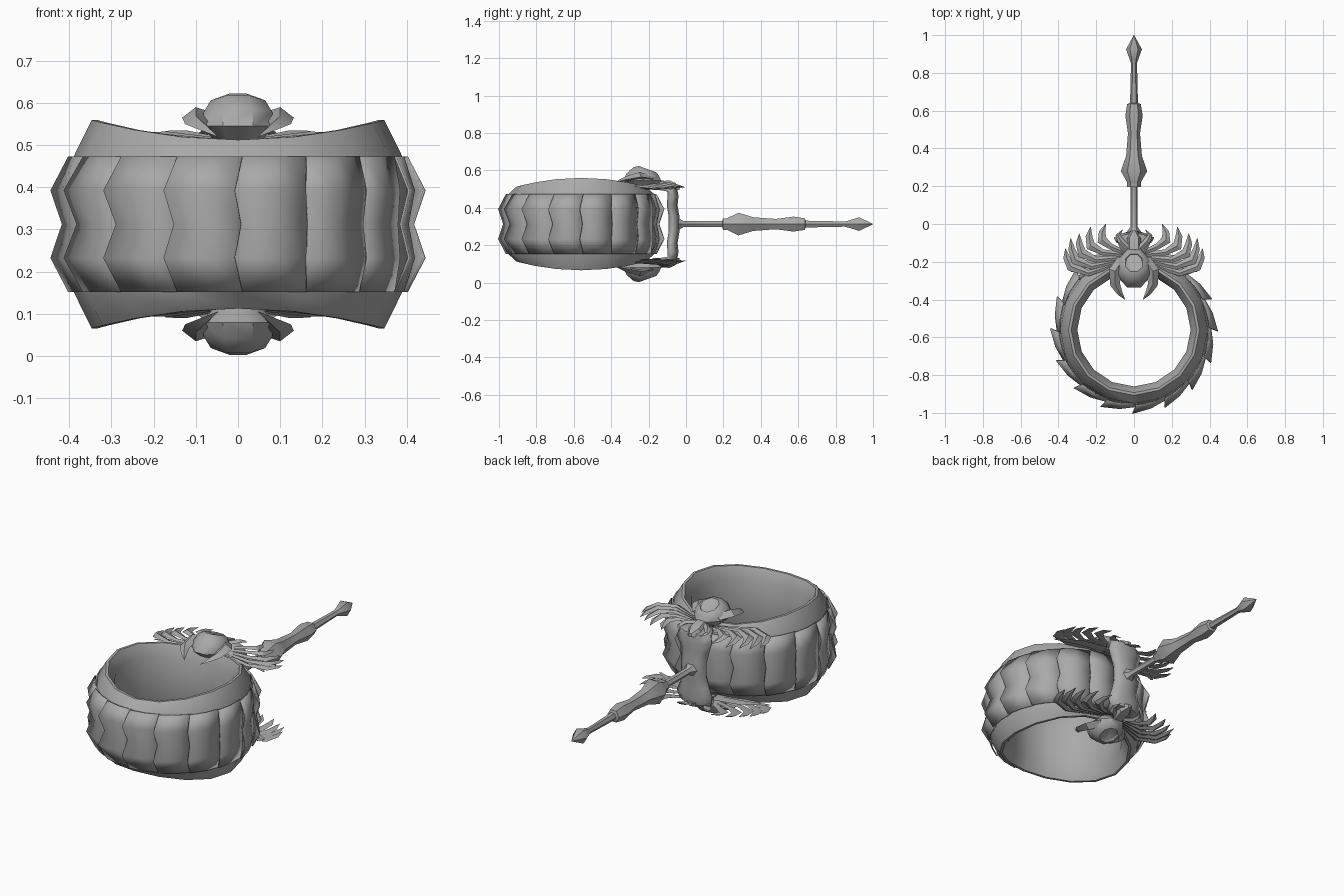
import bpy, bmesh, math
from mathutils import Vector

if "Cube" in bpy.data.objects:
    bpy.data.objects.remove(bpy.data.objects["Cube"])

CZ, CY = 0.3125, -0.56          # mid height, ring centre
STEP = math.radians(22.5)

grey = bpy.data.materials.new("plain grey")
grey.diffuse_color = (0.4, 0.4, 0.4, 1)
grey.use_nodes = True
grey.node_tree.nodes["Principled BSDF"].inputs["Base Color"].default_value = grey.diffuse_color


def finish(name, bm, angle=35, solid=0.0, normals=True):
    if normals:
        bmesh.ops.recalc_face_normals(bm, faces=bm.faces)
    me = bpy.data.meshes.new(name)
    bm.to_mesh(me)
    bm.free()
    me.materials.append(grey)
    ob = bpy.data.objects.new(name, me)
    bpy.context.collection.objects.link(ob)
    if solid:
        mod = ob.modifiers.new("thickness", 'SOLIDIFY')
        mod.thickness = solid
        mod.offset = 0
    bpy.ops.object.select_all(action='DESELECT')
    ob.select_set(True)
    bpy.context.view_layer.objects.active = ob
    bpy.ops.object.shade_smooth_by_angle(angle=math.radians(angle))
    return ob


def loft(bm, rows, closed=True, caps=True, loop=False):
    """Skin a list of cross-sections."""
    vs = [[bm.verts.new(p) for p in row] for row in rows]
    n = len(rows[0])
    pairs = list(zip(vs, vs[1:])) + ([(vs[-1], vs[0])] if loop else [])
    for a, b in pairs:
        for i in range(n if closed else n - 1):
            j = (i + 1) % n
            bm.faces.new((a[i], a[j], b[j], b[i]))
    if closed and caps and not loop:
        bm.faces.new(vs[0])
        bm.faces.new(vs[-1])


def polar(r, phi, dz):
    return (-r * math.sin(phi), CY - r * math.cos(phi), CZ + dz)


# ring body: taller at the sides than at the front and back
bm = bmesh.new()
rows = []
for k in range(16):
    a = k * STEP
    h = 0.2 + 0.047 * math.sin(a) ** 2
    half = [(0.40, 0.08), (0.39, 0.16), (0.347, h), (0.333, h), (0.30, h - 0.06)]
    prof = half + [(r, -z) for r, z in reversed(half)] + [(0.395, 0)]
    rows.append([polar(r, a, z) for r, z in prof])
loft(bm, rows, loop=True)
finish("ring_body", bm)

# overlapping toothed plates around the ring
bm = bmesh.new()
levels = (-0.16, -0.08, 0, 0.08, 0.16)
r_start = (0.392, 0.405, 0.40, 0.405, 0.392)
r_end = (0.40, 0.442, 0.415, 0.442, 0.40)
lead = (-1.5, 1, -1, 1, -1.5)
for k in range(16):
    rows = []
    for t in (0, 0.5, 1):
        row = []
        for z, r0, r1, c in zip(levels, r_start, r_end, lead):
            a = (k - 1 + t) * STEP + math.radians(c) * t - 0.05 * (1 - t)
            row.append(polar(r0 + (r1 - r0) * t, a, z))
        rows.append(row)
    loft(bm, rows, closed=False)
finish("ring_plates", bm, solid=0.006)

# six-sided handle with grip and pointed end
bm = bmesh.new()
profile = [(-0.06, 0.05), (-0.03, 0.03), (-0.015, 0.019), (0.195, 0.019),
           (0.197, 0.036), (0.22, 0.036), (0.28, 0.07), (0.36, 0.042),
           (0.48, 0.032), (0.575, 0.046), (0.635, 0.036), (0.64, 0.021),
           (0.85, 0.016), (0.87, 0.022), (0.925, 0.042), (1.0, 0.001)]
loft(bm, [[(r * math.cos(i * math.pi / 3), y, CZ + r * math.sin(i * math.pi / 3))
           for i in range(6)] for y, r in profile])
finish("handle", bm, angle=45)

# shield-shaped bracket between handle and ring
bm = bmesh.new()
half = [(0.2, 0.06, -0.13), (0.185, 0.09, -0.06), (0.15, 0.1, -0.055),
        (0.1, 0.08, -0.06), (0.04, 0.07, -0.05)]
rows = []
for z, w, y in half + [(-z, w, y) for z, w, y in reversed(half)]:
    rows.append([(-w, y - 0.03, CZ + z), (-w / 2, y - 0.006, CZ + z), (0, y, CZ + z),
                 (w / 2, y - 0.006, CZ + z), (w, y - 0.03, CZ + z)])
loft(bm, rows, closed=False)
finish("bracket", bm, solid=0.03)


def blade(bm, pts, widths, thick, sx):
    """Tapered ridged blade following a bent path."""
    pts = [Vector((x * sx, y, z)) for x, y, z in pts]
    rows = []
    for i, (p, w) in enumerate(zip(pts, widths)):
        d = pts[min(i + 1, len(pts) - 1)] - pts[max(i - 1, 0)]
        side = Vector((-d.y, d.x, 0)).normalized() * w
        up = Vector((0, 0, thick * max(w / max(widths), 0.05)))
        rows.append([p - side, p + up, p + side, p - up * 0.4])
    loft(bm, rows)


def mirrored(bm, name, angle=30):
    """Finish the upper part and its twin on the underside."""
    low = bm.copy()
    for v in low.verts:
        v.co.z = 2 * CZ - v.co.z
    finish("upper_" + name, bm, angle)
    finish("lower_" + name, low, angle)


# legs: (knee x, knee y, tip x, tip y)
legs = [(0.17, -0.085, 0.15, 0.0), (0.23, -0.115, 0.23, -0.015),
        (0.275, -0.155, 0.29, -0.05), (0.31, -0.19, 0.335, -0.075),
        (0.335, -0.225, 0.363, -0.13)]
bm = bmesh.new()
for sx in (-1, 1):
    for i, (kx, ky, tx, ty) in enumerate(legs):
        z = 0.515 - 0.003 * i
        blade(bm, [(0.05, -0.15 - 0.012 * i, z), (kx * 0.72, ky - 0.035, z + 0.012),
                   (kx, ky, z + 0.006), ((kx + tx) / 2 + 0.008, (ky + ty) / 2, z),
                   (tx, ty, z - 0.008)],
              (0.012, 0.016, 0.026, 0.018, 0.001), 0.013, sx)
    # flat arm carrying the legs
    blade(bm, [(0.04, -0.16, 0.5), (0.2, -0.19, 0.5), (0.335, -0.25, 0.5)],
          (0.03, 0.026, 0.006), 0.006, sx)
mirrored(bm, "legs")

# curved fangs reaching over the rim
bm = bmesh.new()
for sx in (-1, 1):
    blade(bm, [(0.06, -0.19, 0.555), (0.1, -0.25, 0.565), (0.1, -0.32, 0.55),
               (0.075, -0.365, 0.535), (0.048, -0.4, 0.52)],
          (0.03, 0.034, 0.026, 0.015, 0.001), 0.025, sx)
mirrored(bm, "fangs")

# domed head with a flat facet tilted to the back
bm = bmesh.new()
sections = [(0.51, -0.225, 0.06, 0.08, 0), (0.545, -0.235, 0.095, 0.11, 0),
            (0.575, -0.23, 0.088, 0.095, -0.1), (0.598, -0.215, 0.07, 0.07, -0.3),
            (0.606, -0.205, 0.05, 0.05, -0.36), (0.598, -0.202, 0.044, 0.044, -0.36)]
rows = []
for z, y, rx, ry, tilt in sections:
    row = []
    for i in range(8):
        a = (i + 0.5) * math.pi / 4
        dy = ry * math.sin(a)
        row.append((rx * math.cos(a), y + dy, z + dy * tilt))
    rows.append(row)
loft(bm, rows)
mirrored(bm, "head", 40)

# neck joining the head to the bracket, with short side spurs
bm = bmesh.new()
neck = [(-0.18, 0.06, 0.55), (-0.12, 0.045, 0.545), (-0.075, 0.05, 0.53),
        (-0.035, 0.012, 0.512)]
loft(bm, [[(-w, y, 0.495), (-w * 0.5, y, z), (w * 0.5, y, z), (w, y, 0.495)]
          for y, w, z in neck])
for sx in (-1, 1):
    blade(bm, [(0.02, -0.14, 0.53), (0.07, -0.09, 0.535), (0.085, -0.06, 0.525),
               (0.06, -0.03, 0.51)], (0.015, 0.018, 0.013, 0.001), 0.012, sx)
mirrored(bm, "neck")
